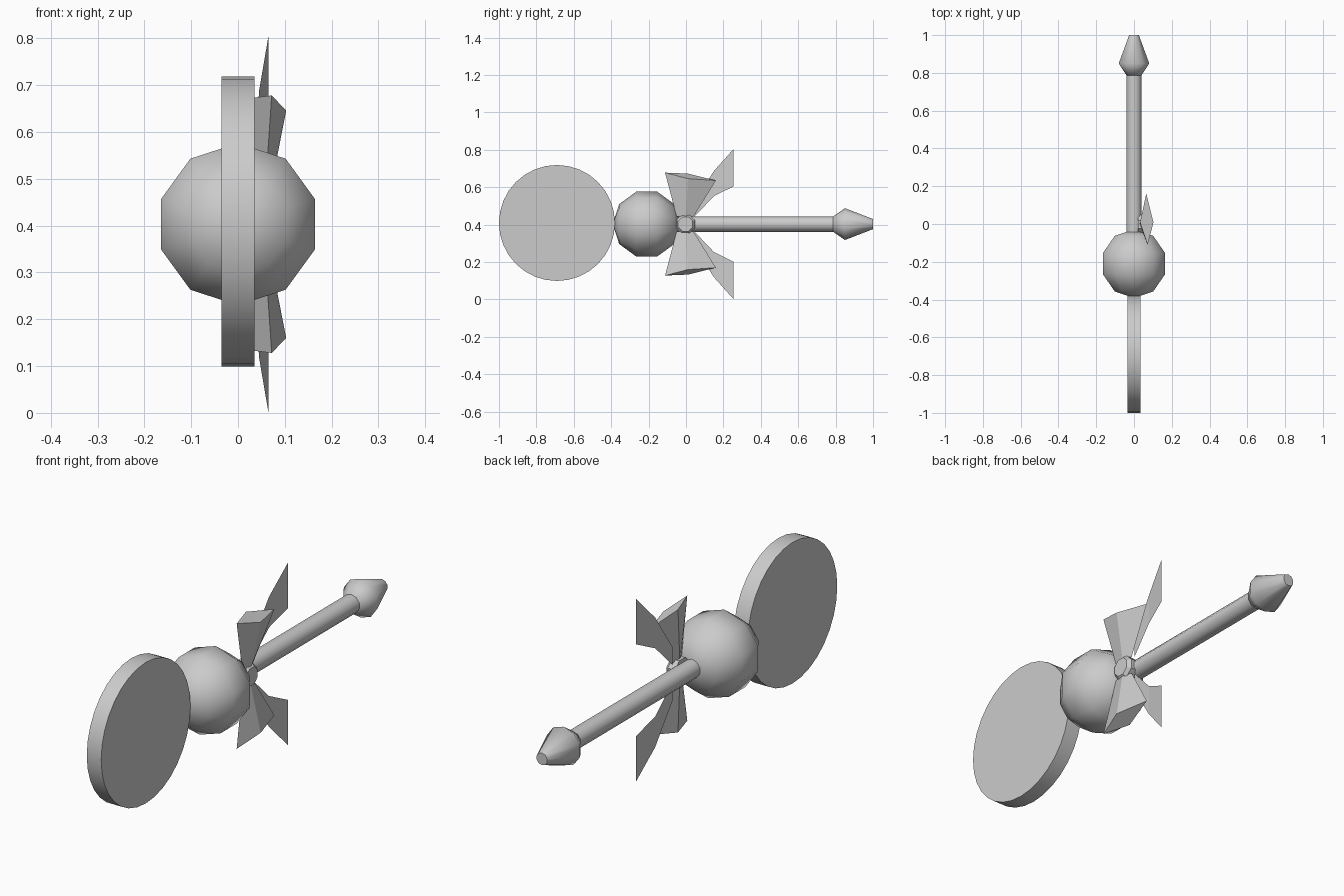
import bpy, math

if "Cube" in bpy.data.objects:
    bpy.data.objects.remove(bpy.data.objects["Cube"])

CZ = 0.403  # height of the main axis
grey = bpy.data.materials.new("plain_grey")
grey.diffuse_color = (0.6, 0.6, 0.6, 1)
grey.use_nodes = True
grey.node_tree.nodes["Principled BSDF"].inputs["Base Color"].default_value = grey.diffuse_color


def make(name, verts, faces, smooth_angle=None):
    mesh = bpy.data.meshes.new(name)
    mesh.from_pydata(verts, [], faces)
    mesh.materials.append(grey)
    obj = bpy.data.objects.new(name, mesh)
    bpy.context.collection.objects.link(obj)
    bpy.ops.object.select_all(action='DESELECT')
    obj.select_set(True)
    bpy.context.view_layer.objects.active = obj
    # consistent outward normals
    bpy.ops.object.mode_set(mode='EDIT')
    bpy.ops.mesh.select_all(action='SELECT')
    bpy.ops.mesh.normals_make_consistent(inside=False)
    bpy.ops.object.mode_set(mode='OBJECT')
    if smooth_angle:
        bpy.ops.object.shade_smooth_by_angle(angle=math.radians(smooth_angle))
    return obj


def loft(sections, cap=True):
    """Join rings with equal point counts; return verts and faces."""
    n = len(sections[0])
    verts = [p for s in sections for p in s]
    faces = [(k * n + i, k * n + (i + 1) % n, (k + 1) * n + (i + 1) % n, (k + 1) * n + i)
             for k in range(len(sections) - 1) for i in range(n)]
    if cap:
        faces += [tuple(range(n)), tuple(range(len(verts) - n, len(verts)))]
    return verts, faces


def ring(axis, pos, r, n, cz=CZ, cy=0.0, turn=0.0):
    pts = []
    for i in range(n):
        a = 2 * math.pi * i / n + turn
        u, v = r * math.sin(a), r * math.cos(a)
        pts.append((u, pos, cz + v) if axis == 'y' else (pos, cy + u, cz + v))
    return pts


# flat round disc at the front
make("disc", *loft([ring('x', x, 0.31, 32, 0.409, -0.69) for x in (-0.035, 0.035)]), 35)

# coarse ball with its poles along the axis
R, BY, N = 0.182, -0.21, 10
lat = [math.radians(a) for a in (-54, -18, 18, 54)]
v, f = loft([ring('y', BY + R * math.sin(a), R * math.cos(a), N) for a in lat], cap=False)
v += [(0, BY - R, CZ), (0, BY + R, CZ)]
for i in range(N):
    j = (i + 1) % N
    f += [(j, i, len(v) - 2), (3 * N + i, 3 * N + j, len(v) - 1)]
make("ball", v, f, 60)

# long handle and its pointed end
make("handle", *loft([ring('y', y, 0.041, 10) for y in (-0.06, 0.80)]), 50)
make("handle_tip", *loft([ring('y', y, r, 10) for y, r in
                          ((0.785, 0.04), (0.85, 0.085), (1.0, 0.027))]), 62)

# bow: knot, two loops and two ribbon tails, mirrored up and down
make("bow_knot", *loft([ring('x', x, r, 8, CZ, -0.003, math.pi / 8)
                        for x, r in ((0.02, 0.055), (0.055, 0.055), (0.07, 0.042))]))
inner = [(0.056, -0.05, 0.04), (0.063, 0, 0.04), (0.046, 0.04, 0.04), (0.03, 0, 0.04)]
outer = [(0.072, -0.112, 0.275), (0.103, 0.01, 0.243), (0.065, 0.16, 0.233), (0.032, 0.01, 0.270)]
# tail rows: x, y, lower z, upper z
tail = [(0.035, 0.045, 0.04, 0.12), (0.045, 0.15, 0.15, 0.285), (0.065, 0.255, 0.202, 0.402)]
for side, s in (("upper", 1), ("lower", -1)):
    make(side + "_bow_loop", *loft([[(x, y, CZ + s * z) for x, y, z in sec]
                                    for sec in (inner, outer)]))
    pts = [(x, y, CZ + s * z) for x, y, lo, hi in tail for z in (lo, hi)]
    make(side + "_ribbon_tail", pts, [(0, 2, 3, 1), (2, 4, 5, 3)])
